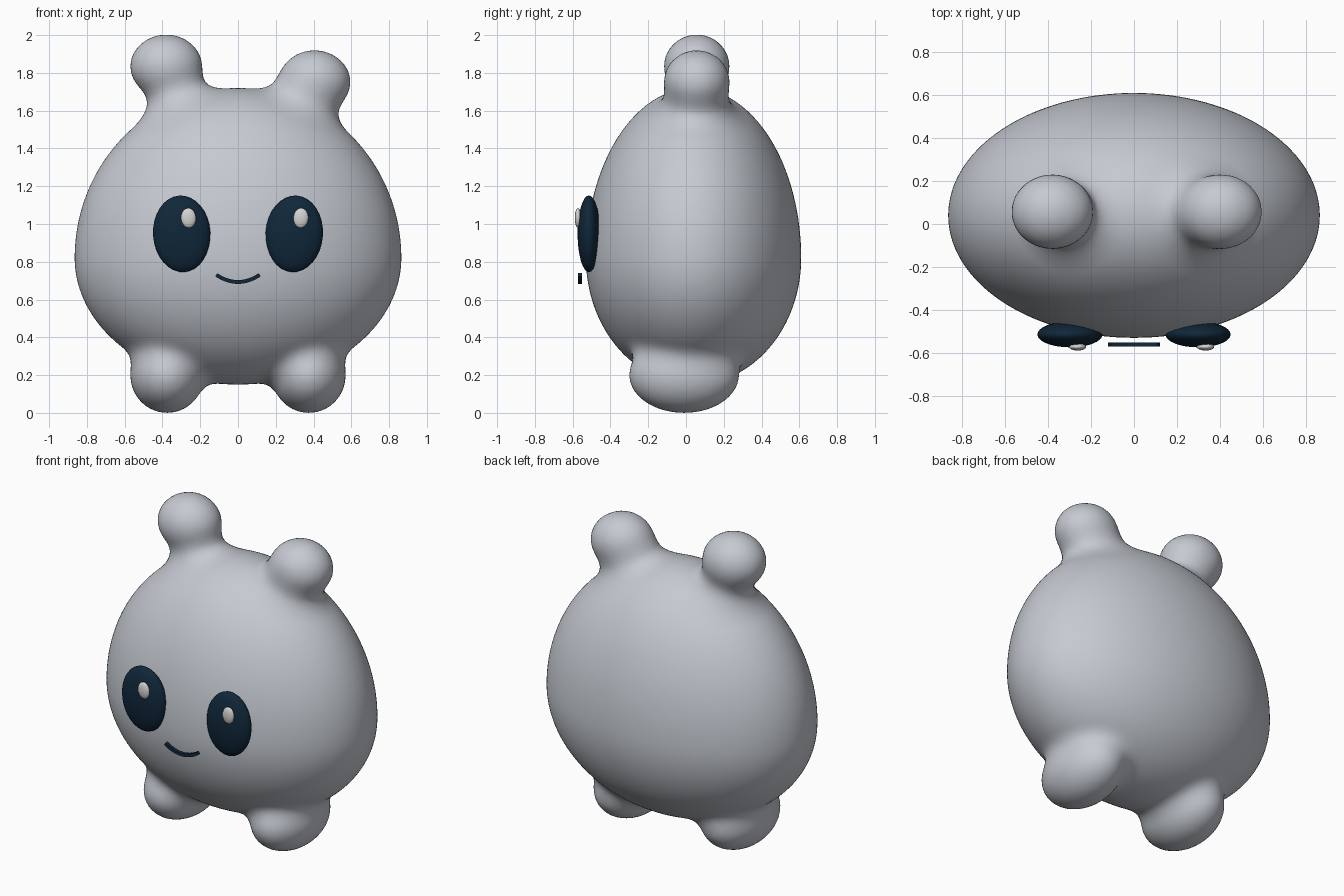
import bpy, bmesh, math
from mathutils import Vector, Matrix

cube = bpy.data.objects.get("Cube")
if cube:
    bpy.data.objects.remove(cube, do_unlink=True)


def material(name, rgb):
    m = bpy.data.materials.new(name)
    m.use_nodes = True
    m.diffuse_color = (*rgb, 1)
    bsdf = m.node_tree.nodes["Principled BSDF"]
    bsdf.inputs["Base Color"].default_value = (*rgb, 1)
    bsdf.inputs["Roughness"].default_value = 0.6
    return m


grey = material("soft grey", (0.56, 0.59, 0.64))
navy = material("dark navy", (0.005, 0.02, 0.042))
white = material("eye white", (0.66, 0.66, 0.66))


def add_object(name, bm, mat):
    mesh = bpy.data.meshes.new(name)
    bm.to_mesh(mesh)
    bm.free()
    obj = bpy.data.objects.new(name, mesh)
    bpy.context.collection.objects.link(obj)
    mesh.materials.append(mat)
    for p in mesh.polygons:
        p.use_smooth = True
    return obj


def add_ellipsoid(bm, centre, radii, tilt=0, segments=32):
    mat = (Matrix.Translation(centre) @ Matrix.Rotation(tilt, 4, 'Y')
           @ Matrix.Diagonal((*radii, 1)))
    bmesh.ops.create_uvsphere(bm, u_segments=segments, v_segments=segments // 2,
                              radius=1, matrix=mat)


# Blended shape: body egg, ears on stalks, and feet
BODY = Vector((0, 0.04, 0.82))
BODY_UP, BODY_DOWN = (0.865, 0.57, 0.90), (0.865, 0.57, 0.67)
FOOT = (0.195, 0.29, 0.2)
EAR = (0.19, 0.172, 0.165)
feet = [Vector((s * 0.375, -0.01, 0.2)) for s in (-1, 1)]
ears = [Vector((-0.38, 0.057, 1.835)), Vector((0.405, 0.057, 1.752))]
stalk_bases = [Vector((-0.28, 0.05, 1.5)), Vector((0.27, 0.05, 1.48))]
STALK = 0.13


def ellipsoid_distance(p, c, r):
    x, y, z = (p.x - c.x) / r[0], (p.y - c.y) / r[1], (p.z - c.z) / r[2]
    k0 = math.sqrt(x * x + y * y + z * z)
    k1 = math.sqrt((x / r[0]) ** 2 + (y / r[1]) ** 2 + (z / r[2]) ** 2)
    return k0 * (k0 - 1) / max(k1, 1e-6)


def stalk_distance(p, a, b):
    axis = b - a
    t = min(1, max(0, (p - a).dot(axis) / axis.length_squared))
    return (p - a - axis * t).length - STALK


def blend(a, b, k):
    h = max(k - abs(a - b), 0) / k
    return min(a, b) - h * h * k / 4


def distance(p):
    side = 0 if p.x < 0 else 1
    d = ellipsoid_distance(p, BODY, BODY_UP if p.z > BODY.z else BODY_DOWN)
    if p.z < BODY.z:
        return blend(d, ellipsoid_distance(p, feet[side], FOOT), 0.09)
    ear = blend(ellipsoid_distance(p, ears[side], EAR),
                stalk_distance(p, stalk_bases[side], ears[side]), 0.06)
    return blend(d, ear, 0.15)


bm = bmesh.new()
add_ellipsoid(bm, BODY, (1, 1, 1), segments=64)
for v in bm.verts:
    r = BODY_UP if v.co.z > BODY.z else BODY_DOWN
    v.co = BODY + Vector([(v.co[i] - BODY[i]) * r[i] for i in range(3)])
for centre in feet:
    add_ellipsoid(bm, centre, FOOT)
for base, centre in zip(stalk_bases, ears):
    add_ellipsoid(bm, centre, EAR)
    axis = centre - base
    turn = axis.to_track_quat('Z', 'Y').to_matrix().to_4x4()
    bmesh.ops.create_cone(bm, cap_ends=True, segments=32, radius1=STALK,
                          radius2=STALK, depth=axis.length,
                          matrix=Matrix.Translation((base + centre) / 2) @ turn)
source = add_object("body_parts", bm, grey)
remesh = source.modifiers.new("fuse", 'REMESH')
remesh.mode = 'VOXEL'
remesh.voxel_size = 0.024
bpy.context.view_layer.update()
fused = source.evaluated_get(bpy.context.evaluated_depsgraph_get())
bm = bmesh.new()
bm.from_mesh(fused.to_mesh())
fused.to_mesh_clear()
bpy.data.objects.remove(source, do_unlink=True)

# Relax the fused skin, then settle it on the blended shape
EPS = 0.002
STEPS = [Vector((EPS, 0, 0)), Vector((0, EPS, 0)), Vector((0, 0, EPS))]
for rounds in range(2):
    for i in range(4):
        bmesh.ops.smooth_vert(bm, verts=bm.verts, factor=0.5, use_axis_x=True,
                              use_axis_y=True, use_axis_z=True)
    for v in bm.verts:
        for i in range(4):
            d = distance(v.co)
            if abs(d) < 0.0004:
                break
            g = Vector([(distance(v.co + s) - d) / EPS for s in STEPS])
            v.co -= g * (d / max(g.length_squared, 0.2))
bmesh.ops.smooth_vert(bm, verts=bm.verts, factor=0.5, use_axis_x=True,
                      use_axis_y=True, use_axis_z=True)
add_object("body", bm, grey)

# Eyes and their highlights
for name, s, shine_x in (("right", -1, -0.262), ("left", 1, 0.333)):
    bm = bmesh.new()
    add_ellipsoid(bm, (s * 0.298, -0.514, 0.948), (0.152, 0.06, 0.203), s * 0.06)
    add_object(name + "_eye", bm, navy)
    bm = bmesh.new()
    add_ellipsoid(bm, (shine_x, -0.572, 1.032), (0.04, 0.017, 0.053), s * 0.06, 20)
    add_object(name + "_eye_highlight", bm, white)

# Smile: a thin curved strip
bm = bmesh.new()
N = 20
rings = []
for i in range(N + 1):
    t = 2 * i / N - 1
    x, z = 0.115 * t, 0.693 + 0.038 * t * t
    up = Vector((-0.66 * t, 0, 1)).normalized() * 0.01
    mid = Vector((x, -0.561, z))
    rings.append([bm.verts.new(mid + up * a + Vector((0, b * 0.01, 0)))
                  for a, b in ((-1, -1), (1, -1), (1, 1), (-1, 1))])
for a, b in zip(rings, rings[1:]):
    for j in range(4):
        k = (j + 1) % 4
        bm.faces.new((a[j], a[k], b[k], b[j]))
bm.faces.new(rings[0])
bm.faces.new(rings[-1])
bmesh.ops.recalc_face_normals(bm, faces=bm.faces)
smile = add_object("smile", bm, navy)
for p in smile.data.polygons:
    p.use_smooth = False
